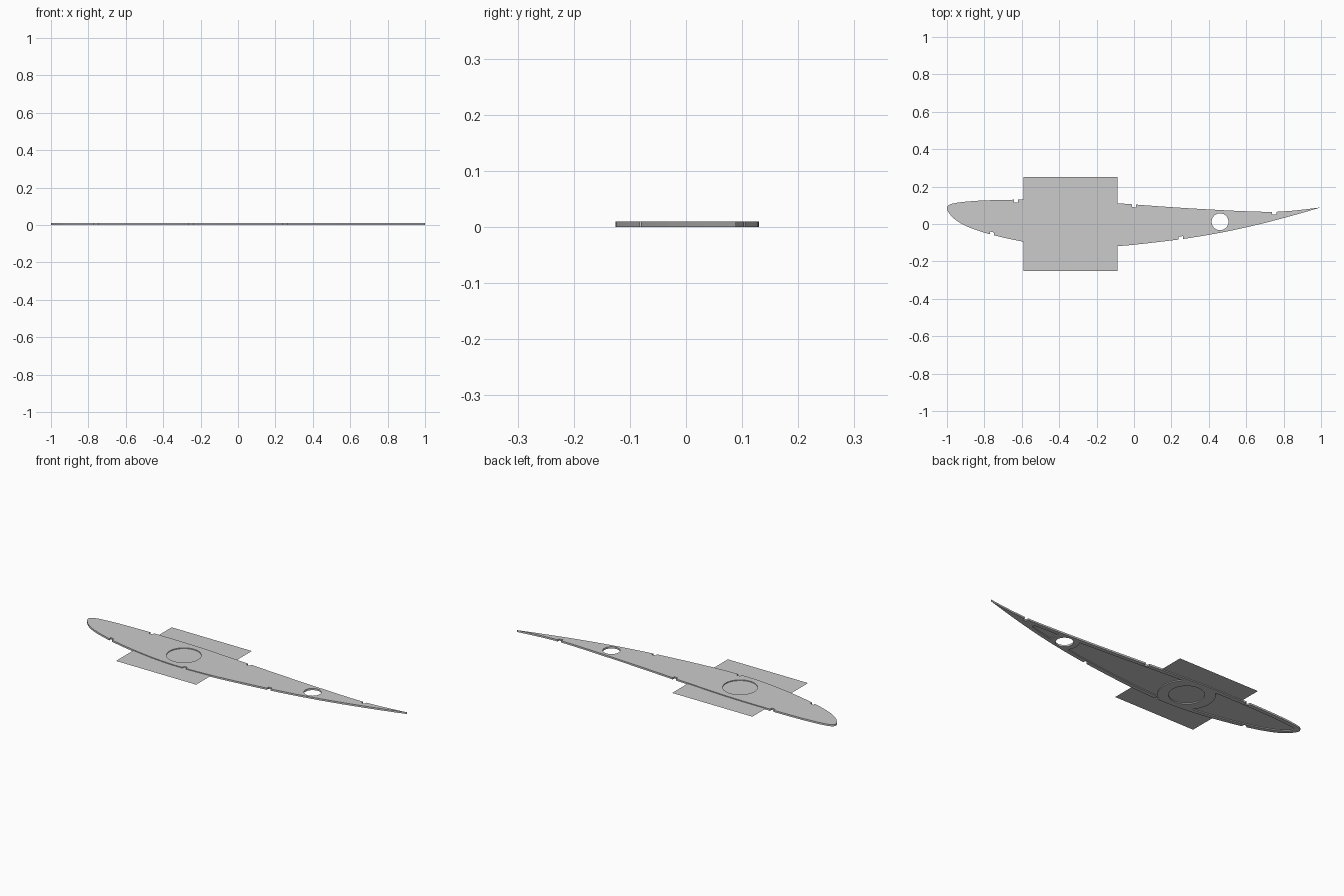
import bpy, bmesh, math

if "Cube" in bpy.data.objects:
    bpy.data.objects.remove(bpy.data.objects["Cube"])

THICK, FLOOR, PLATE_Z = 0.01, 0.005, 0.0055
HUB = (-0.34, 0.0)          # large round opening
HOLE = (0.46, 0.012)        # small round opening
INSET = 0.023

# Aerofoil profile: upper and lower edge heights
UPPER = [(-1, .083), (-.99, .101), (-.95, .113), (-.88, .121), (-.8, .126), (-.6, .13),
         (-.35, .127), (-.09, .111), (.2, .09), (.4, .078), (.6, .068), (.75, .065),
         (.87, .073), (1, .089)]
LOWER = [(-1, .083), (-.99, .06), (-.97, .036), (-.92, .0), (-.85, -.03), (-.75, -.06), (-.6, -.093),
         (-.45, -.116), (-.3, -.126), (-.09, -.119), (.2, -.088), (.4, -.058), (.6, -.018),
         (.8, .032), (1, .088)]


def height(table, x):
    """Smooth interpolation, spaced so the nose stays round."""
    ts = [math.sqrt((p[0] + 1) / 2) for p in table]
    ys = [p[1] for p in table]
    t = math.sqrt(max(0, (x + 1) / 2))
    n = len(ts)
    i = max([k for k in range(n - 1) if ts[k] <= t] or [0])

    def slope(k):
        a, b = max(k - 1, 0), min(k + 1, n - 1)
        return (ys[b] - ys[a]) / (ts[b] - ts[a])
    h = ts[i + 1] - ts[i]
    s = (t - ts[i]) / h
    return ((2*s**3 - 3*s*s + 1) * ys[i] + (s**3 - 2*s*s + s) * h * slope(i)
            + (3*s*s - 2*s**3) * ys[i + 1] + (s**3 - s*s) * h * slope(i + 1))


def edge_line(table, notches, depth, n=56):
    """Edge from nose to tail with small square notches."""
    w = 0.011
    pts = []
    for k in range(n + 1):
        x = -1 + 2 * (k / n) ** 2
        if all(abs(x - c) > w + 0.003 for c in notches):
            pts.append((x, height(table, x)))
    for c in notches:
        a, b = height(table, c - w), height(table, c + w)
        i = sum(p[0] < c for p in pts)
        pts[i:i] = [(c - w, a), (c - w, a + depth), (c + w, b + depth), (c + w, b)]
    return pts


def circle(c, r, n=48):
    return [(c[0] + r * math.cos(2 * math.pi * k / n),
             c[1] + r * math.sin(2 * math.pi * k / n)) for k in range(n)]


def inset(table, sign, x):
    m = (height(table, x + .005) - height(table, x - .005)) / .01
    return height(table, x) + sign * INSET * min(math.sqrt(1 + m * m), 1.6)


def pocket(left, right, n=24):
    """Inset pocket; each end is a plain x or an arc (centre, radius, side)."""
    def end_x(end, y):
        if isinstance(end, float):
            return end
        (cx, cy), r, side = end
        return cx + side * math.sqrt(max(r * r - (y - cy) ** 2, 0))

    def meet(end, table, sign):
        x = end if isinstance(end, float) else end[0][0] + end[2] * end[1]
        for _ in range(12):
            x = end_x(end, inset(table, sign, x))
        return x

    def run(table, sign):
        a, b = meet(left, table, sign), meet(right, table, sign)
        return [(x, inset(table, sign, x)) for x in (a + (b - a) * k / n for k in range(n + 1))]

    def side(end, y0, y1):
        if isinstance(end, float):
            return []
        return [(end_x(end, y), y) for y in (y0 + (y1 - y0) * k / 12 for k in range(1, 12))]
    up, lo = run(UPPER, -1), run(LOWER, 1)
    return (up + side(right, up[-1][1], lo[-1][1]) + lo[::-1]
            + side(left, lo[0][1], up[0][1]))


def ring(bm, pts, z):
    vs = [bm.verts.new((x, y, z)) for x, y in pts]
    return vs, [bm.edges.new((vs[i], vs[(i + 1) % len(vs)])) for i in range(len(vs))]


def wall(bm, a, b):
    for i in range(len(a)):
        j = (i + 1) % len(a)
        bm.faces.new((a[i], a[j], b[j], b[i]))


def add_object(name, bm):
    me = bpy.data.meshes.new(name)
    bm.to_mesh(me)
    bm.free()
    ob = bpy.data.objects.new(name, me)
    bpy.context.collection.objects.link(ob)
    return ob


# Wing rib: notched outline, two through openings, three pockets underneath
top_edge = edge_line(UPPER, [-.63, 0.0, .75], -.015)
low_edge = edge_line(LOWER, [-.76, -.25, .25], .015)
outline = top_edge + low_edge[-2:0:-1]
through = [outline, circle(HUB, .09), circle(HOLE, .045)]
pockets = [pocket(-.965, (HUB, .145, -1)),
           pocket((HUB, .145, 1), (HOLE, .075, -1)),
           pocket((HOLE, .075, 1), .68)]

bm = bmesh.new()
bottom, top = [], []
for pts in through:
    v0, e0 = ring(bm, pts, 0)
    v1, e1 = ring(bm, pts, THICK)
    wall(bm, v0, v1)
    bottom += e0
    top += e1
for pts in pockets:
    v0, e0 = ring(bm, pts, 0)
    v1, e1 = ring(bm, pts, FLOOR)
    wall(bm, v0, v1)
    bottom += e0
    bmesh.ops.triangle_fill(bm, edges=e1, use_beauty=True)
bmesh.ops.triangle_fill(bm, edges=bottom, use_beauty=True)
bmesh.ops.triangle_fill(bm, edges=top, use_beauty=True)
bmesh.ops.recalc_face_normals(bm, faces=bm.faces)
add_object("wing_rib", bm)

# Thin square sheet through the middle of the rib
bm = bmesh.new()
vs = [bm.verts.new((HUB[0] + x * .252, y * .25, PLATE_Z))
      for x, y in ((-1, -1), (1, -1), (1, 1), (-1, 1))]
bm.faces.new(vs)
add_object("square_sheet", bm)
